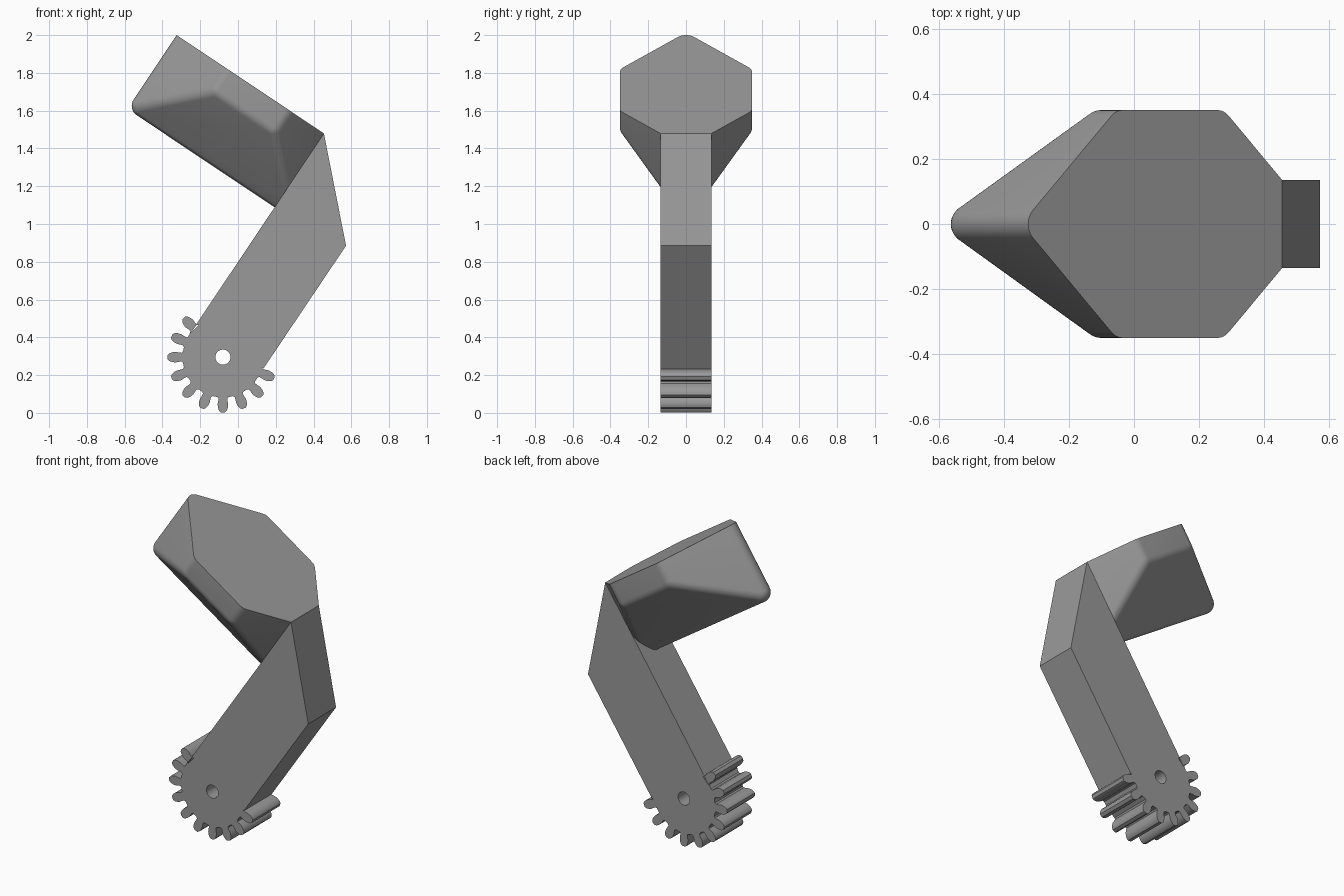
import bpy, bmesh, math
from mathutils import Vector, Matrix

if "Cube" in bpy.data.objects:
    bpy.data.objects.remove(bpy.data.objects["Cube"])

grey = bpy.data.materials.new("mid_grey")
grey.diffuse_color = (0.32, 0.32, 0.32, 1)
grey.use_nodes = True
grey.node_tree.nodes["Principled BSDF"].inputs["Base Color"].default_value = grey.diffuse_color

# shared frame: along the head, and along the arm (pointing up)
ALONG = Vector((0.832, 0, -0.555)).normalized()
UP = Vector((0.555, 0, 0.832)).normalized()
TOP = Vector((-0.325, 0, 2.0))
HALF = 0.135


def finish(obj):
    obj.data.materials.clear()
    obj.data.materials.append(grey)
    bpy.ops.object.select_all(action='DESELECT')
    obj.select_set(True)
    bpy.context.view_layer.objects.active = obj
    bpy.ops.object.shade_smooth_by_angle(angle=math.radians(30))


# head: rounded block with a pointed nose and a V-shaped underside,
# made as a hull of spheres and trimmed flat on top and at the arm
R = 0.06
core = [(0.06, 0, 0.2), (0.988, 0, 0.2), (0.06, 0, -0.41), (0.988, 0, -0.41)]
for s in (-1, 1):
    for u in (0.35, 0.698):
        core += [(u, s * 0.29, 0.2), (u, s * 0.29, -0.12)]
bm = bmesh.new()
for p in core:
    bmesh.ops.create_uvsphere(bm, u_segments=32, v_segments=16, radius=R,
                              matrix=Matrix.Translation(p))
bmesh.ops.delete(bm, geom=bm.faces[:], context='FACES_ONLY')
bmesh.ops.delete(bm, geom=bm.edges[:], context='EDGES_FACES')
hull = bmesh.ops.convex_hull(bm, input=bm.verts[:])
bmesh.ops.delete(bm, geom=[v for v in bm.verts if not v.link_faces], context='VERTS')
bmesh.ops.dissolve_limit(bm, angle_limit=0.01, verts=bm.verts[:], edges=bm.edges[:])
for co, no in (((0, 0, 0), (0, 0, 1)), ((0.938, 0, 0), (1, 0, 0))):
    cut = bmesh.ops.bisect_plane(bm, geom=bm.verts[:] + bm.edges[:] + bm.faces[:],
                                 plane_co=co, plane_no=no, clear_outer=True)
    rim = [e for e in cut['geom_cut'] if isinstance(e, bmesh.types.BMEdge)]
    bmesh.ops.contextual_create(bm, geom=rim)
frame = Matrix((ALONG, Vector((0, 1, 0)), UP)).transposed().to_4x4()
bm.transform(Matrix.Translation(TOP) @ frame)
bmesh.ops.recalc_face_normals(bm, faces=bm.faces[:])
me = bpy.data.meshes.new("head")
bm.to_mesh(me)
bm.free()
head = bpy.data.objects.new("head", me)
bpy.context.collection.objects.link(head)
finish(head)

# arm: straight bar ending in a partial gear, with a pivot hole
CX, CZ, ROOT = -0.08, 0.295, 0.214
outline = [(0.572, 0.885), (0.455, 1.479)]
a_left = math.atan2(0.555, -0.832)
outline.append((CX + ROOT * math.cos(a_left), CZ + ROOT * math.sin(a_left)))
tooth = [(-0.030, 0.211), (-0.023, 0.219), (-0.025, 0.235), (-0.028, 0.25),
         (-0.026, 0.268), (-0.020, 0.284), (-0.010, 0.293)]
tooth += [(-w, r) for w, r in reversed(tooth)]
for i in range(10):
    a = math.radians(135 + 22.5 * i)
    c, s = math.cos(a), math.sin(a)
    # negative offset comes first when going round anticlockwise
    outline += [(CX + r * c - w * s, CZ + r * s + w * c) for w, r in tooth]
outline.append((0.135, 0.235))
hole = [(CX + 0.04 * math.cos(k * math.tau / 32), CZ + 0.04 * math.sin(k * math.tau / 32))
        for k in range(32)]

cu = bpy.data.curves.new("arm", 'CURVE')
cu.dimensions = '2D'
cu.fill_mode = 'BOTH'
cu.extrude = HALF
for pts in (outline, hole):
    sp = cu.splines.new('POLY')
    sp.points.add(len(pts) - 1)
    for p, (x, z) in zip(sp.points, pts):
        p.co = (x, z, 0, 1)
    sp.use_cyclic_u = True
arm = bpy.data.objects.new("arm", cu)
bpy.context.collection.objects.link(arm)
arm.rotation_euler.x = math.pi / 2
bpy.ops.object.select_all(action='DESELECT')
arm.select_set(True)
bpy.context.view_layer.objects.active = arm
bpy.ops.object.convert(target='MESH')
bm = bmesh.new()
bm.from_mesh(arm.data)
bmesh.ops.remove_doubles(bm, verts=bm.verts[:], dist=0.0005)
bmesh.ops.recalc_face_normals(bm, faces=bm.faces[:])
bm.to_mesh(arm.data)
bm.free()
finish(arm)
